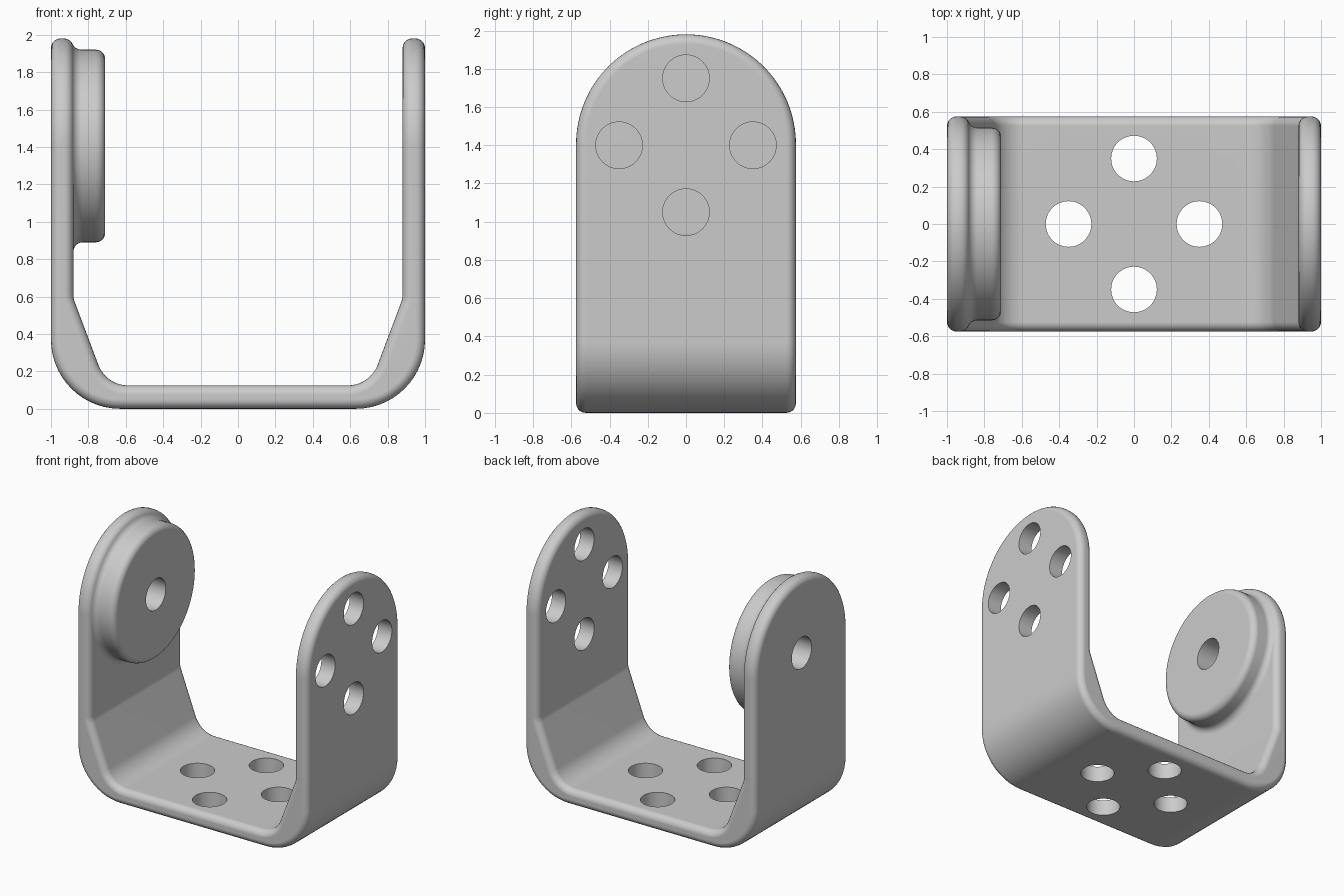
import bpy, bmesh
from math import sin, cos, pi, tan, sqrt, radians
from mathutils import Vector, Matrix

if "Cube" in bpy.data.objects:
    bpy.data.objects.remove(bpy.data.objects["Cube"])

W, TOP, HOLE, PIVOT = 0.575, 1.98, 0.122, 1.405
ROUND = 0.05


def fillet(points, seg=14):
    """Round each (x, y, radius) corner of a closed polygon."""
    out, n = [], len(points)
    for i, (x, y, r) in enumerate(points):
        p = Vector((x, y))
        if not r:
            out.append(p)
            continue
        a = (Vector(points[i - 1][:2]) - p).normalized()
        b = (Vector(points[(i + 1) % n][:2]) - p).normalized()
        half = a.angle(b) / 2
        centre = p + (a + b).normalized() * r / sin(half)
        s, e = p + a * r / tan(half) - centre, p + b * r / tan(half) - centre
        ang = s.angle(e)
        for k in range(seg + 1):
            t = k / seg
            out.append(centre + (s * sin((1 - t) * ang) + e * sin(t * ang)) / sin(ang))
    return out


def make(name, bm):
    bmesh.ops.recalc_face_normals(bm, faces=bm.faces)
    me = bpy.data.meshes.new(name)
    bm.to_mesh(me)
    bm.free()
    ob = bpy.data.objects.new(name, me)
    bpy.context.collection.objects.link(ob)
    return ob


def prism(name, coords, direction):
    bm = bmesh.new()
    f = bm.faces.new([bm.verts.new(c) for c in coords])
    r = bmesh.ops.extrude_face_region(bm, geom=[f])
    bmesh.ops.translate(bm, vec=direction,
                        verts=[v for v in r["geom"] if isinstance(v, bmesh.types.BMVert)])
    return make(name, bm)


def hole_cutter(bm, centre, axis, depth=0.4):
    rot = Matrix.Rotation(pi / 2, 4, 'Y') if axis == 'X' else Matrix()
    bmesh.ops.create_cone(bm, cap_ends=True, segments=48, radius1=HOLE, radius2=HOLE,
                          depth=depth, matrix=Matrix.Translation(centre) @ rot)


def boolean(ob, cutter, op):
    cutter.hide_render = True
    m = ob.modifiers.new(op.lower(), 'BOOLEAN')
    m.object, m.operation, m.solver = cutter, op, 'EXACT'


def finish(ob):
    bpy.ops.object.select_all(action='DESELECT')
    bpy.context.view_layer.objects.active = ob
    ob.select_set(True)
    for m in list(ob.modifiers):
        bpy.ops.object.modifier_apply(modifier=m.name)
    bpy.ops.object.shade_smooth_by_angle(angle=radians(35))
    m = ob.modifiers.new("normals", 'WEIGHTED_NORMAL')
    m.keep_sharp = True


# U-shaped bracket: front profile, trimmed by the round-topped side outline
half_outer = [(1, 0, 0.37), (1, 2.1, 0)]
half_inner = [(0.88, 2.1, 0), (0.88, 0.59, 0.12), (0.705, 0.125, 0.17)]
right = half_outer + half_inner
left = [(-x, z, r) for x, z, r in reversed(right)]
bracket = prism("u_bracket", [(p.x, -0.8, p.y) for p in fillet(right + left)], (0, 1.6, 0))

dome = [(W * cos(pi * k / 64), PIVOT + W * sin(pi * k / 64)) for k in range(65)]
outline = prism("side_outline", [(-1.5, y, z) for y, z in dome + [(-W, -0.5), (W, -0.5)]], (3, 0, 0))
boolean(bracket, outline, 'INTERSECT')

# Rounded edges
bev = bracket.modifiers.new("round", 'BEVEL')
bev.width, bev.segments = ROUND, 5
bev.limit_method, bev.angle_limit = 'ANGLE', radians(40)
bev.use_clamp_overlap = False

# Screw holes in the floor and right arm, pivot hole in the left arm
bm = bmesh.new()
for k in range(4):
    a, b = 0.35 * cos(k * pi / 2), 0.35 * sin(k * pi / 2)
    hole_cutter(bm, (a, b, 0), 'Z')
    hole_cutter(bm, (1, a, 1.4 + b), 'X')
hole_cutter(bm, (-1, 0, PIVOT), 'X')
holes = make("hole_cutters", bm)
boolean(bracket, holes, 'DIFFERENCE')
finish(bracket)

# Pivot boss: a turned disc with a rounded rim and a fillet into the left arm
R, FACE, N = 0.515, -0.71, 96


def boss_profile(phi):
    # the fillet is shorter where it meets the arm's rounded upper edge
    down = max(0, -sin(phi))
    t = min(1, max(0, (down - 0.15) / 0.35))
    end = radians(66 + 24 * t)
    cx = -0.838 + 0.008 * t
    pts = [(HOLE, -0.881), (HOLE, FACE)]
    for k in range(7):
        a = pi / 2 * k / 6
        pts.append((R - ROUND + ROUND * sin(a), FACE - ROUND + ROUND * cos(a)))
    for k in range(8):
        a = end * k / 7
        pts.append((R + ROUND - ROUND * cos(a), cx - ROUND * sin(a)))
    return pts + [(0.49, -0.91)]


bm = bmesh.new()
rings = []
for j in range(N):
    phi = 2 * pi * j / N
    rings.append([bm.verts.new((x, r * cos(phi), PIVOT + r * sin(phi)))
                  for r, x in boss_profile(phi)])
for j in range(N):
    a, b = rings[j], rings[(j + 1) % N]
    for i in range(len(a)):
        k = (i + 1) % len(a)
        bm.faces.new((a[i], a[k], b[k], b[i]))
finish(make("pivot_boss", bm))

for helper in (outline, holes):
    bpy.data.objects.remove(helper)
# Sit the model in the middle of the frame height range
bracket.location.z = 0
